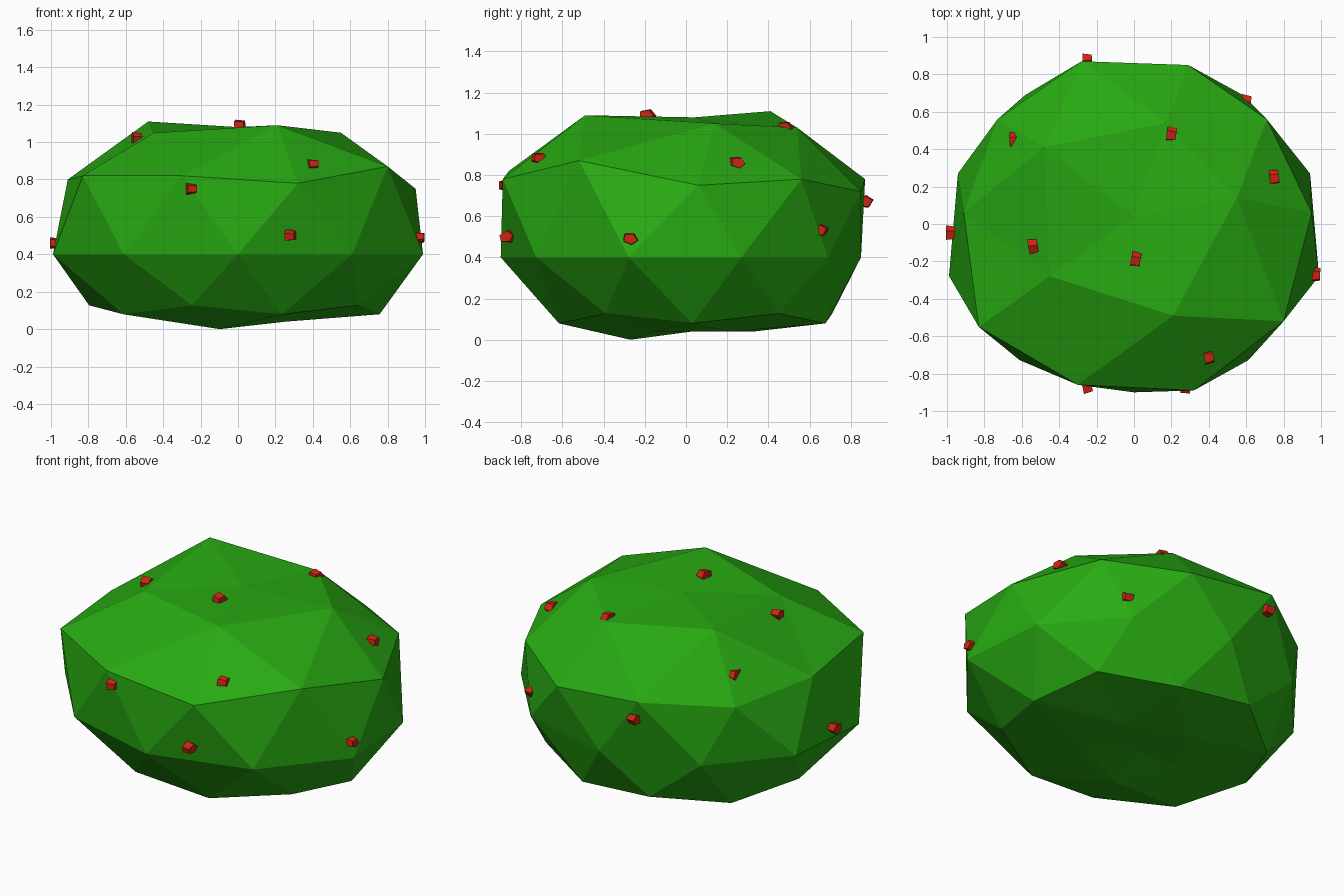
import bpy
import bmesh
import math
from mathutils import Vector, Matrix

default_cube = bpy.data.objects.get("Cube")
if default_cube:
    bpy.data.objects.remove(default_cube, do_unlink=True)


def make_material(name, colour):
    material = bpy.data.materials.new(name)
    material.use_nodes = True
    material.diffuse_color = colour
    material.node_tree.nodes["Principled BSDF"].inputs["Base Color"].default_value = colour
    return material


def make_object(name, bm, material):
    mesh = bpy.data.meshes.new(name)
    bm.to_mesh(mesh)
    bm.free()
    mesh.materials.append(material)
    obj = bpy.data.objects.new(name, mesh)
    bpy.context.collection.objects.link(obj)
    return obj


leaf_green = make_material("leaf green", (0.021, 0.4, 0.006, 1))
berry_red = make_material("berry red", (0.62, 0.018, 0.007, 1))

# Irregular crown: the pole, the ring around it, then the shoulder ring
crown = [Vector(p) for p in (
    (0, .04, 1.08),
    (.21, -.49, 1.09), (-.45, -.28, 1.05), (-.48, .41, 1.11),
    (.17, .54, 1.03), (.55, .14, 1.05),
    (.32, -.89, .78), (-.3, -.86, .82), (-.83, -.55, .82), (-.91, .06, .8),
    (-.73, .56, .75), (-.28, .87, .78), (.29, .85, .72), (.71, .56, .78),
    (.95, .06, .75), (.8, -.52, .87))]


def crown_direction(point):
    return Vector((point.x, point.y - .04, (point.z - .4) / .7)).normalized()


def shape_vertex(co):
    """Move one vertex of the unit sphere to its place on the bush."""
    if co.z > .1:                       # crown
        return max(crown, key=lambda p: crown_direction(p).dot(co)).copy()
    if co.z > -.1:                      # widest ring, fuller at the front
        if co.y < 0:
            return Vector((co.x * 1.04, co.y * .9, .4))
        return Vector((co.x * .99, co.y * .84 + .01, .4))
    if co.z > -.7:                      # tucked-in lower ring
        return Vector((co.x * .89, co.y * .8 + .03, .4 + co.z * .61))
    lowest = co.y < -.4                 # nearly flat underside
    return Vector((co.x * .6, co.y * .6 + .03, 0 if lowest else .04))


# Faceted bush body
bush = bmesh.new()
bmesh.ops.create_icosphere(bush, subdivisions=2, radius=1)
for vert in bush.verts:
    vert.co = shape_vertex(vert.co.normalized())
bmesh.ops.recalc_face_normals(bush, faces=bush.faces)
make_object("bush_foliage", bush, leaf_green)

# Small faceted berries, all lying the same way across the foliage
berry_places = [
    (-.25, -.87, .75), (.28, -.87, .5), (.4, -.71, .88), (.01, -.19, 1.09),
    (-.54, -.12, 1.02), (.2, .48, 1.03), (.75, .25, .86), (.6, .65, .53),
    (-.64, .45, .89), (.97, -.27, .49), (-.25, .87, .67), (-.98, -.05, .46)]
lay_along_x = Matrix.Rotation(math.pi / 2, 4, "Y")
for number, place in enumerate(berry_places):
    berry = bmesh.new()
    bmesh.ops.create_cone(berry, cap_ends=True, segments=5, radius1=.043,
                          radius2=.036, depth=.05, matrix=lay_along_x)
    bmesh.ops.scale(berry, vec=(1, 1, .75), verts=berry.verts)
    tilt = Matrix.Rotation(.25 * math.sin(number * 2), 4, "X")
    turn = Matrix.Rotation(.2 * math.cos(number * 3), 4, "Z")
    bmesh.ops.transform(berry, verts=berry.verts,
                        matrix=Matrix.Translation(place) @ turn @ tilt)
    make_object(f"berry_{number + 1}", berry, berry_red)
